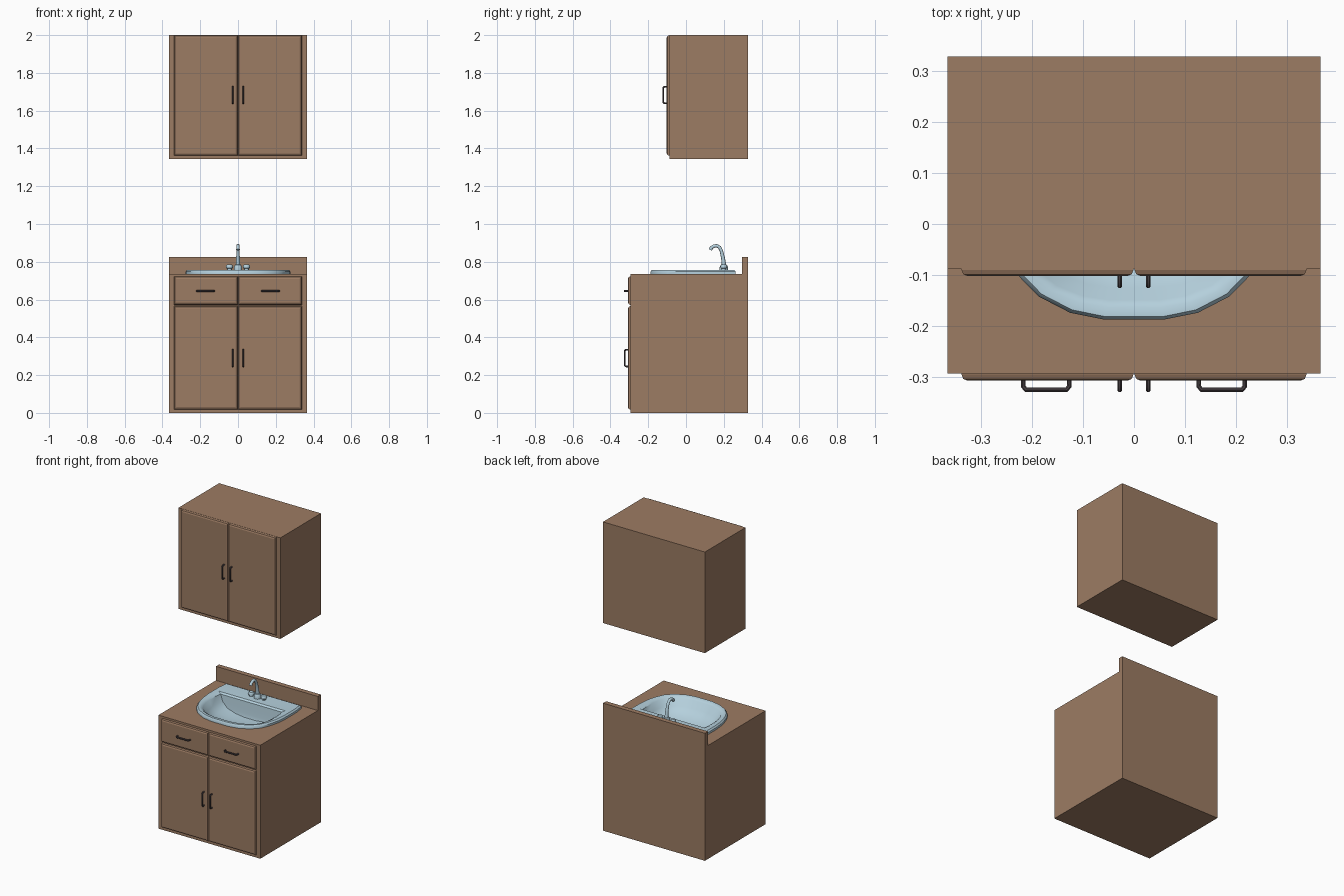
import bpy, bmesh, math
from mathutils import Vector

if "Cube" in bpy.data.objects:
    bpy.data.objects.remove(bpy.data.objects["Cube"])


def material(name, rgb):
    m = bpy.data.materials.new(name)
    m.diffuse_color = (*rgb, 1)
    m.use_nodes = True
    m.node_tree.nodes["Principled BSDF"].inputs["Base Color"].default_value = m.diffuse_color
    return m


WOOD = material("brown wood", (0.335, 0.2, 0.125))
CERAMIC = material("pale blue ceramic", (0.46, 0.63, 0.72))
METAL = material("dark metal", (0.075, 0.06, 0.066))


def finish(name, bm, mat, smooth=None):
    bmesh.ops.recalc_face_normals(bm, faces=bm.faces)
    me = bpy.data.meshes.new(name)
    bm.to_mesh(me)
    bm.free()
    me.materials.append(mat)
    ob = bpy.data.objects.new(name, me)
    bpy.context.collection.objects.link(ob)
    bpy.ops.object.select_all(action='DESELECT')
    bpy.context.view_layer.objects.active = ob
    ob.select_set(True)
    if smooth:
        bpy.ops.object.shade_smooth_by_angle(angle=math.radians(smooth))
    return ob


def box(name, lo, hi, mat=WOOD, front_bevel=0):
    bm = bmesh.new()
    bmesh.ops.create_cube(bm, size=1)
    for v in bm.verts:
        v.co = Vector([lo[i] if v.co[i] < 0 else hi[i] for i in range(3)])
    if front_bevel:
        edges = [e for e in bm.edges
                 if all(abs(v.co.y - lo[1]) < 1e-5 for v in e.verts)]
        bmesh.ops.bevel(bm, geom=edges, offset=front_bevel, segments=2,
                        profile=0.5, affect='EDGES')
    return finish(name, bm, mat)


def loft(name, loops, mat, smooth=None):
    """Skin a list of equal-length closed loops and cap both ends."""
    bm = bmesh.new()
    rings = [[bm.verts.new(p) for p in lp] for lp in loops]
    n = len(rings[0])
    for a, b in zip(rings, rings[1:]):
        for i in range(n):
            j = (i + 1) % n
            bm.faces.new((a[i], a[j], b[j], b[i]))
    bm.faces.new(rings[0])
    bm.faces.new(rings[-1])
    return finish(name, bm, mat, smooth)


def tube(name, path, radii, mat, sides=8):
    """Sweep a polygon along a planar path."""
    pts = [Vector(p) for p in path]
    dirs = [(b - a).normalized() for a, b in zip(pts, pts[1:])]
    side = dirs[0].cross(dirs[-1])
    side = next((d.cross(dirs[0]) for d in dirs if d.cross(dirs[0]).length > 1e-3), side)
    side.normalize()
    loops = []
    for i, p in enumerate(pts):
        t = (dirs[max(i - 1, 0)] + dirs[min(i, len(dirs) - 1)]).normalized()
        up = side.cross(t)
        loops.append([p + radii[i] * (math.cos(a) * side + math.sin(a) * up)
                      for a in (2 * math.pi * (k + 0.5) / sides for k in range(sides))])
    return loft(name, loops, mat, 40)


def lathe(name, x, y, profile, mat, sides=12):
    return loft(name, [[(x + r * math.cos(2 * math.pi * k / sides),
                         y + r * math.sin(2 * math.pi * k / sides), z)
                        for k in range(sides)] for r, z in profile], mat, 40)


def handle(name, centre, axis, half, depth=0.026):
    """Bow handle standing out towards -y."""
    c, a, out = Vector(centre), Vector(axis), Vector((0, -1, 0))
    steps = [(-1, 0), (-1, .7), (-.88, 1), (.88, 1), (1, .7), (1, 0)]
    path = [c + a * half * s + out * (depth - 0.004) * d for s, d in steps]
    return tube(name, path, [0.005] * 6, METAL)


# Cabinet bodies
base = box("base_cabinet", (-.365, -.293, 0), (.365, .328, .735))
box("backsplash", (-.365, .296, .735), (.365, .328, .826))
box("wall_cabinet", (-.365, -.088, 1.345), (.365, .328, 2.0))

# Doors, drawers and their handles, on both sides
for s, side in ((-1, "left"), (1, "right")):
    x0, x1 = sorted((s * .001, s * .338))
    for label, y, z0, z1 in (("base_door", -.293, .018, .565),
                             ("drawer", -.293, .572, .722),
                             ("wall_door", -.088, 1.362, 1.999)):
        box(f"{side}_{label}", (x0, y - .014, z0), (x1, y + .002, z1), WOOD, .012)
    handle(f"{side}_base_door_handle", (s * .028, -.303, .29), (0, 0, 1), .044)
    handle(f"{side}_wall_door_handle", (s * .028, -.099, 1.683), (0, 0, 1), .044)
    handle(f"{side}_drawer_handle", (s * .172, -.303, .645), (1, 0, 0), .045)

# Sink outline: right half from front to back
HALF = [(.06, -.187), (.125, -.174), (.187, -.142), (.23, -.098), (.255, -.045),
        (.272, .02), (.278, .09), (.278, .2), (.27, .262)]


def d_loop(k, front, back, z):
    right = [(x * k, front + (y + .187) / .449 * (back - front), z) for x, y in HALF]
    return right + [(-x, y, zz) for x, y, zz in reversed(right)]


# Opening for the bowl
cutter = loft("sink_cutter", [d_loop(.88, -.165, .17, .6), d_loop(.88, -.165, .17, .8)], WOOD)
cutter.hide_render = True
mod = base.modifiers.new("opening", 'BOOLEAN')
mod.operation = 'DIFFERENCE'
mod.solver = 'EXACT'
mod.object = cutter
bpy.context.view_layer.objects.active = base
bpy.ops.object.modifier_apply(modifier="opening")
bpy.data.objects.remove(cutter)

# Sink: rim, then a bowl with a flat back wall
bm_loops = [d_loop(1, -.187, .262, .734), d_loop(1, -.187, .262, .748),
            d_loop(.97, -.181, .256, .757), d_loop(.88, -.163, .145, .757),
            d_loop(.81, -.149, .135, .747), d_loop(.75, -.125, .132, .705),
            d_loop(.62, -.075, .129, .672), d_loop(.4, -.01, .126, .655),
            d_loop(.15, .06, .124, .648)]
sink = loft("sink", bm_loops, CERAMIC)
# Open the underside of the sink so that the bowl is a shell
bm = bmesh.new()
bm.from_mesh(sink.data)
under = [f for f in bm.faces if all(v.co.z < .7345 for v in f.verts)
         and max(v.co.x for v in f.verts) > .25]
bmesh.ops.delete(bm, geom=under, context='FACES_ONLY')
bm.to_mesh(sink.data)
bm.free()
bpy.ops.object.shade_smooth_by_angle(angle=math.radians(40))

# Faucet: collar, curved spout and two knobs
lathe("faucet_collar", 0, .2, [(.022, .755), (.022, .772), (.016, .784), (.009, .786)], CERAMIC)
spout = [(0, .202, .775), (0, .196, .82), (0, .187, .858), (0, .178, .876),
         (0, .163, .885), (0, .147, .883), (0, .134, .874), (0, .129, .863)]
tube("faucet_spout", spout, [.012, .01, .009, .009, .009, .009, .009, .01], CERAMIC, 10)
for s, side in ((-1, "left"), (1, "right")):
    lathe(f"{side}_tap_knob", s * .045, .2,
          [(.012, .755), (.012, .764), (.018, .768), (.018, .779), (.013, .785)], CERAMIC)
